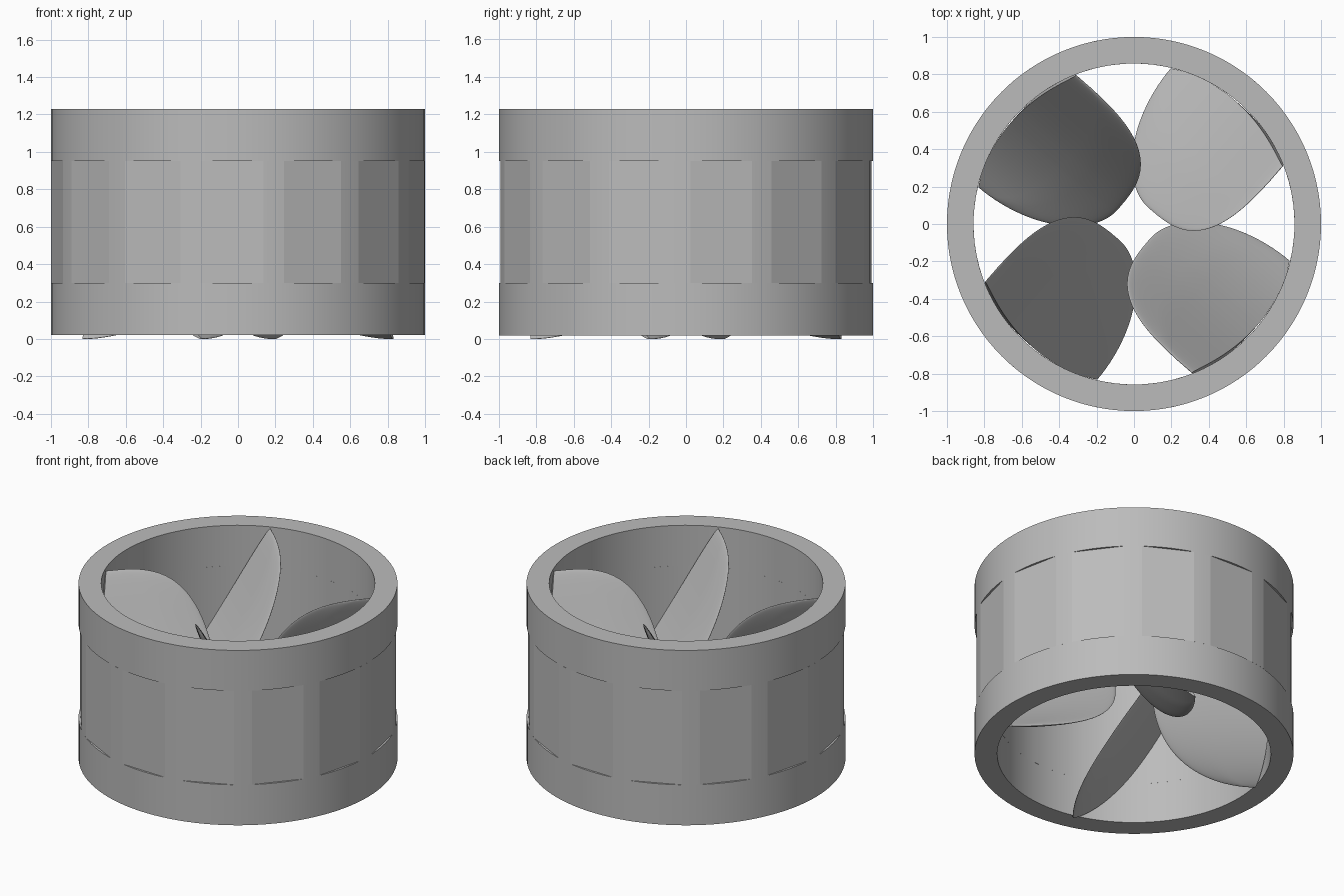
import bpy, bmesh, math
from mathutils import Vector

cube = bpy.data.objects.get("Cube")
if cube:
    bpy.data.objects.remove(cube, do_unlink=True)

INNER, OUTER = 0.858, 1.0
FLATS, FLAT_PHASE, APOTHEM = 14, math.radians(11.05), 0.986

grey = bpy.data.materials.new("plain_grey")
grey.use_nodes = True
colour = (0.5, 0.5, 0.5, 1)
grey.diffuse_color = colour
grey.node_tree.nodes["Principled BSDF"].inputs["Base Color"].default_value = colour


def finish(name, bm, angle):
    bmesh.ops.remove_doubles(bm, verts=bm.verts, dist=0.0002)
    bmesh.ops.recalc_face_normals(bm, faces=bm.faces)
    mesh = bpy.data.meshes.new(name)
    bm.to_mesh(mesh)
    bm.free()
    mesh.materials.append(grey)
    obj = bpy.data.objects.new(name, mesh)
    bpy.context.collection.objects.link(obj)
    bpy.ops.object.select_all(action='DESELECT')
    obj.select_set(True)
    bpy.context.view_layer.objects.active = obj
    bpy.ops.object.shade_smooth_by_angle(angle=math.radians(angle))
    return obj


def tube(name, z0, z1, angles, radius):
    """Hollow ring whose outer radius follows a function of the angle."""
    bm = bmesh.new()
    loops = []
    for a in angles:
        r = radius(a)
        loops.append([bm.verts.new((q * math.cos(a), q * math.sin(a), z))
                      for q, z in ((INNER, z0), (r, z0), (r, z1), (INNER, z1))])
    for i, loop in enumerate(loops):
        nxt = loops[(i + 1) % len(loops)]
        for j in range(4):
            k = (j + 1) % 4
            bm.faces.new((loop[j], nxt[j], nxt[k], loop[k]))
    return finish(name, bm, 6)


# Rims above and below the faceted band
round_angles = [math.tau * i / 112 for i in range(112)]
tube("bottom_rim", 0.02, 0.30, round_angles, lambda a: OUTER)
tube("top_rim", 0.95, 1.23, round_angles, lambda a: OUTER)

# Middle band: flats milled into a round wall, with narrow round strips between
pitch = math.tau / FLATS
half = math.acos(APOTHEM / OUTER)
steps = [-half, -half / 2, 0, half / 2, half, pitch / 2 - 0.02, pitch / 2 + 0.02]
band_angles = [FLAT_PHASE + pitch * k + s for k in range(FLATS) for s in steps]


def flat_radius(a):
    d = (a - FLAT_PHASE + pitch / 2) % pitch - pitch / 2
    return min(OUTER, APOTHEM / math.cos(d))


tube("middle_band", 0.30, 0.95, band_angles, flat_radius)

# Blades: cambered tongues that reach inward from the wall
HALF_WIDTH, ROOT, REACH = 0.397, 0.758, 0.642
ROWS, COLS = 48, 14


def blade(name, azimuth):
    out = Vector((math.cos(azimuth), math.sin(azimuth), 0))
    side = Vector((math.sin(azimuth), -math.cos(azimuth), 0))
    bm = bmesh.new()
    sheets = {1: [], -1: []}
    for i in range(ROWS + 1):
        a = math.pi * i / ROWS
        c, s = math.cos(a), max(0.0, math.sin(a))
        p = 2 / (3.1 if c > 0 else 1.9)
        w = math.copysign(abs(c) ** p, c)
        across = HALF_WIDTH * w
        inner = ROOT - REACH * s ** p
        outer = max(inner, math.sqrt(0.853 ** 2 - across ** 2))
        height = 0.455 + 0.61 * w + 0.155 * w * w
        slope = (0.61 + 0.31 * w) / HALF_WIDTH
        normal = (Vector((0, 0, 1)) - side * slope).normalized()
        for sign, sheet in sheets.items():
            row = []
            for j in range(COLS + 1):
                t = (j / COLS) ** 2
                thick = 0.03 * s * math.sqrt(min(1, t * 2.5))
                pos = out * (inner + (outer - inner) * t) + side * across
                pos.z = height
                row.append(bm.verts.new(pos + normal * thick * sign))
            sheet.append(row)
    for sheet in sheets.values():
        for r0, r1 in zip(sheet, sheet[1:]):
            for j in range(COLS):
                bm.faces.new((r0[j], r0[j + 1], r1[j + 1], r1[j]))
    # Close the root end
    up, down = sheets[1], sheets[-1]
    for i in range(ROWS):
        bm.faces.new((up[i][-1], up[i + 1][-1], down[i + 1][-1], down[i][-1]))
    finish(name, bm, 40)


for n in range(4):
    blade(f"blade_{n + 1}", math.radians(49 + 90 * n))
